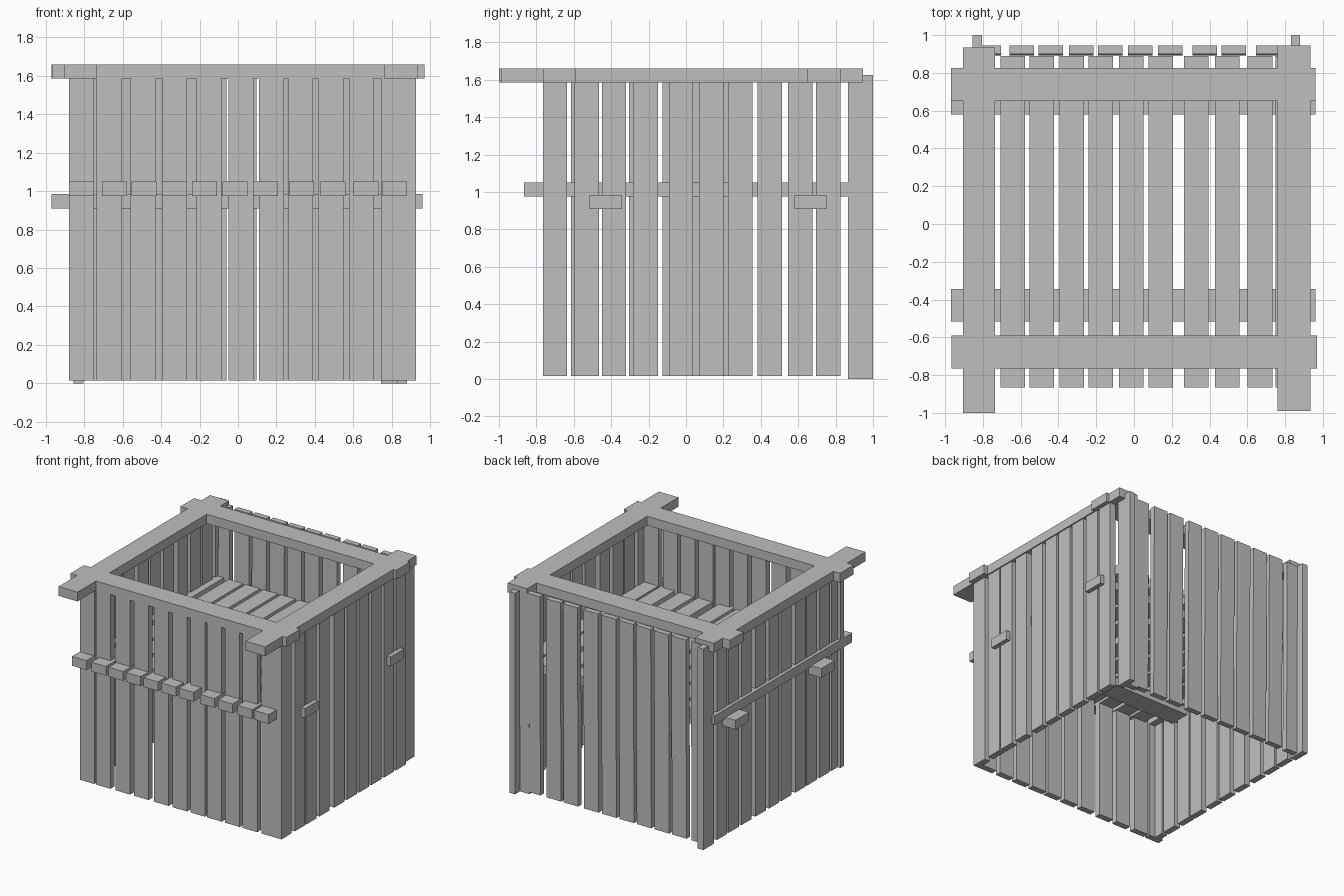
import bpy
import math
from mathutils import Matrix, Vector

if "Cube" in bpy.data.objects:
    bpy.data.objects.remove(bpy.data.objects["Cube"], do_unlink=True)

# Single wood colour
grey = bpy.data.materials.new("plain_grey")
grey.use_nodes = True
colour = (0.52, 0.52, 0.52, 1.0)
grey.diffuse_color = colour
grey.node_tree.nodes["Principled BSDF"].inputs["Base Color"].default_value = colour

W, T = 0.13, 0.05            # plank width and thickness
BOTTOM, TOP = 0.015, 1.59    # plank ends


def board(name, x, y, z, lean=0.0):
    """Box between (min, max) pairs; lean tips it about the x axis."""
    bpy.ops.mesh.primitive_cube_add(size=1)
    ob = bpy.context.object
    ob.name = name
    size = Vector([b - a for a, b in (x, y, z)])
    centre = Vector([(a + b) / 2 for a, b in (x, y, z)])
    ob.data.transform(Matrix.Rotation(lean, 4, "X") @ Matrix.Diagonal(size).to_4x4())
    ob.location = centre
    ob.data.materials.append(grey)
    return ob


# Front wall
front_x = [-0.88, -0.735, -0.56, -0.395, -0.215, -0.05, 0.11, 0.26, 0.42, 0.578, 0.745]
for x in front_x:
    board("front_plank", (x, x + W), (-0.765, -0.715), (BOTTOM, TOP))

# Back wall, leaning slightly outward
back_x = [-0.835, -0.66, -0.505, -0.345, -0.19, -0.033, 0.127, 0.31, 0.463, 0.647]
for x in back_x:
    board("back_plank", (x, x + W), (0.895, 0.94), (BOTTOM, 1.625), math.radians(-0.3))
board("back_corner_plank", (0.745, 0.875), (0.895, 0.94), (0.0, 1.585), math.radians(-0.3))

# Side walls
left_y = [-0.765, -0.595, -0.45, -0.28, -0.092, 0.07, 0.225, 0.382, 0.545, 0.695]
right_y = [-0.765, -0.615, -0.45, -0.305, -0.125, 0.03, 0.2, 0.382, 0.545, 0.695]
for y in left_y:
    board("left_plank", (0.875, 0.925), (y, y + W), (BOTTOM, TOP))
for y in right_y:
    board("right_plank", (-0.855, -0.805), (y, y + W), (BOTTOM, TOP))

# Back corner posts
for name, x in (("left_corner_post", 0.83), ("right_corner_post", -0.855)):
    board(name, (x, x + T), (0.865, 1.0), (0.0, 1.625))

# Top frame
RAIL = (1.585, 1.66)
board("front_top_rail", (-0.965, 0.97), (-0.765, -0.59), RAIL)
board("back_top_rail", (-0.97, 0.96), (0.65, 0.825), RAIL)
board("right_top_rail", (-0.905, -0.735), (-1.0, 0.935), RAIL)
board("left_top_rail", (0.76, 0.935), (-0.99, 0.945), RAIL)

# Shelf bearers
for y in (-0.515, 0.58):
    board("shelf_bearer", (-0.97, 0.96), (y, y + 0.172), (0.91, 0.985))

# Shelf slats
slat_x = [-0.88, -0.707, -0.553, -0.395, -0.24, -0.08, 0.077, 0.265, 0.428, 0.602, 0.75]
for x in slat_x:
    board("shelf_slat", (x, x + W), (-0.865, 0.89), (0.975, 1.05))
